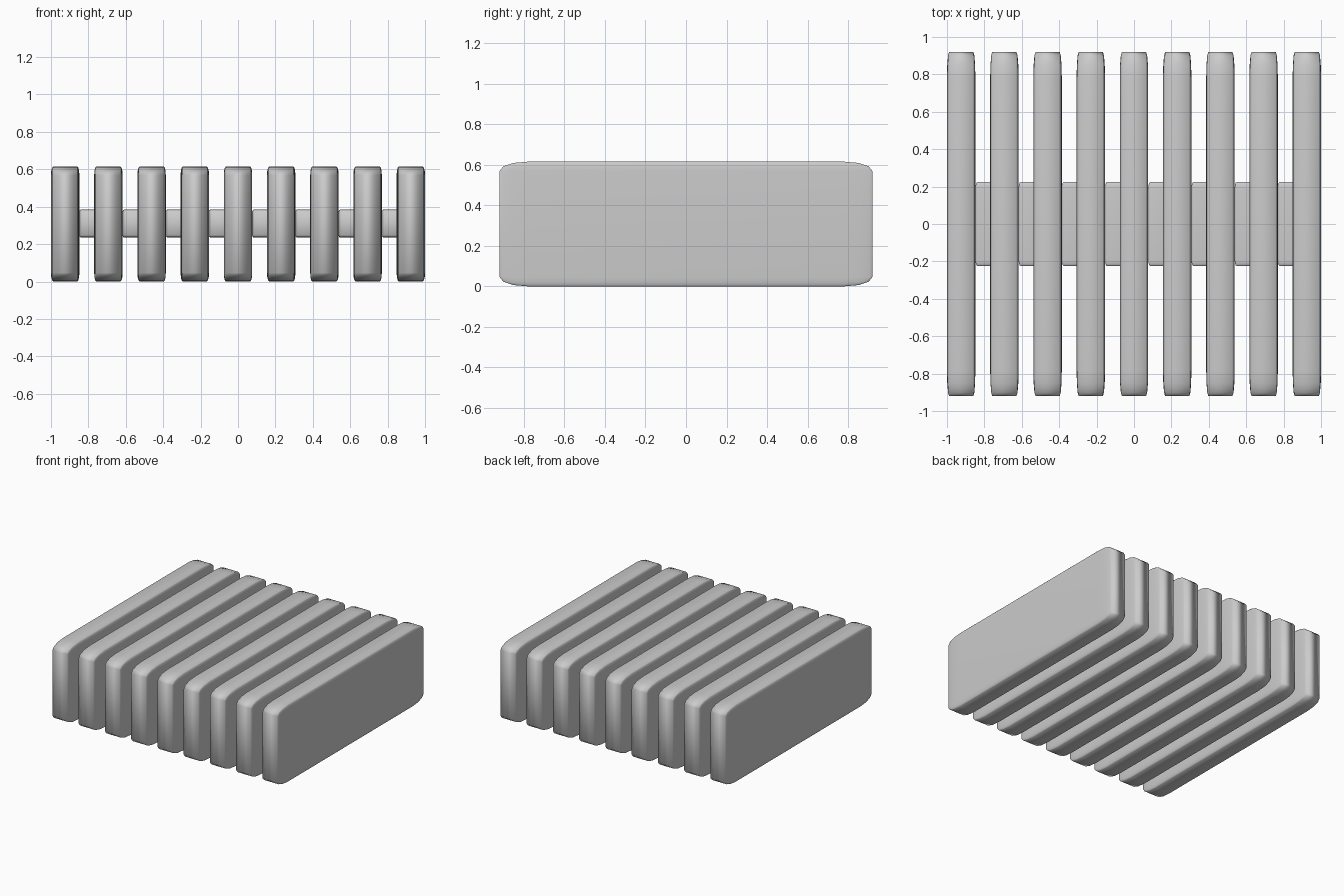
import bpy

if "Cube" in bpy.data.objects:
    bpy.data.objects.remove(bpy.data.objects["Cube"])

COUNT = 9
THICK, DEPTH, HEIGHT = 0.152, 1.84, 0.615
PITCH = (2 - THICK) / (COUNT - 1)


def rounded_block(name, location, size):
    # Bevel acts on the unscaled cube, so the rounding stretches with the block
    bpy.ops.mesh.primitive_cube_add(size=1, location=location)
    block = bpy.context.object
    block.name = name
    block.scale = size
    bevel = block.modifiers.new("rounding", 'BEVEL')
    bevel.width = 0.075
    bevel.segments = 3
    bpy.ops.object.shade_smooth()
    return block


for i in range(COUNT):
    # Upright slab
    x = -1 + THICK / 2 + i * PITCH
    rounded_block(f"slab_{i + 1}", (x, 0, HEIGHT / 2), (THICK, DEPTH, HEIGHT))

    # Connector running from this slab's face into the next slab
    if i < COUNT - 1:
        length = 0.15
        rounded_block(f"connector_{i + 1}",
                      (x + THICK / 2 + length / 2, 0, 0.31),
                      (length, 0.45, 0.15))
